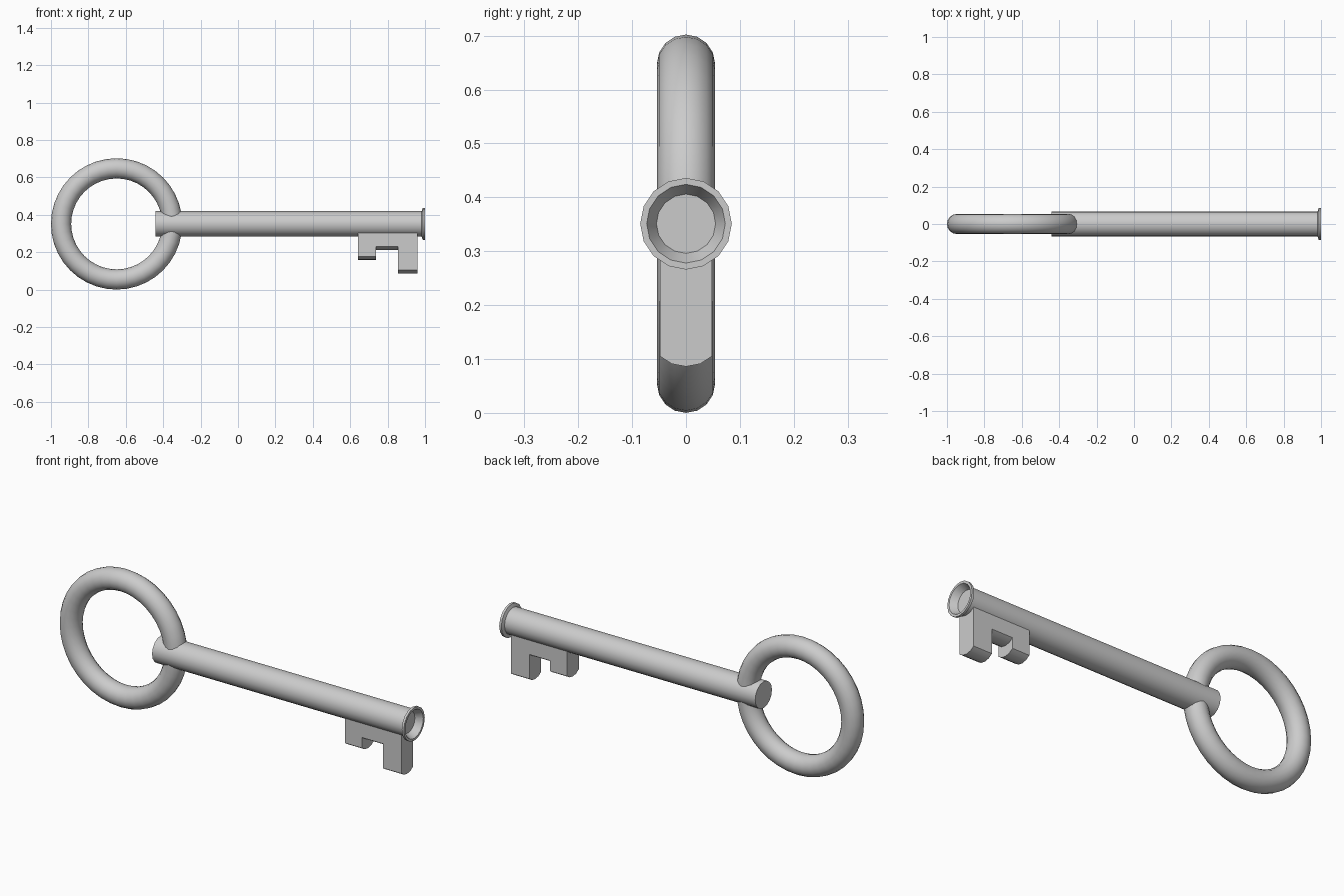
import bpy, bmesh
from math import pi, sin, cos, radians

cube = bpy.data.objects.get("Cube")
if cube:
    bpy.data.objects.remove(cube, do_unlink=True)

GREY = (0.6, 0.6, 0.6, 1)
steel = bpy.data.materials.new("grey steel")
steel.use_nodes = True
steel.diffuse_color = GREY
steel.node_tree.nodes["Principled BSDF"].inputs["Base Color"].default_value = GREY

AXIS_Z = 0.351


def finish(obj, name, smooth=True):
    obj.name = obj.data.name = name
    obj.data.materials.append(steel)
    bpy.ops.object.select_all(action='DESELECT')
    obj.select_set(True)
    bpy.context.view_layer.objects.active = obj
    if smooth:
        bpy.ops.object.shade_smooth_by_angle(angle=radians(35))


def mesh_object(name, bm, smooth=True):
    bmesh.ops.recalc_face_normals(bm, faces=bm.faces)
    mesh = bpy.data.meshes.new(name)
    bm.to_mesh(mesh)
    bm.free()
    obj = bpy.data.objects.new(name, mesh)
    bpy.context.collection.objects.link(obj)
    finish(obj, name, smooth)


# Ring handle
bpy.ops.mesh.primitive_torus_add(
    major_radius=0.297, minor_radius=0.054, major_segments=40, minor_segments=16,
    location=(-0.649, 0, AXIS_Z), rotation=(pi / 2, 0, 0))
finish(bpy.context.object, "ring_handle")

# Shaft with a flared, recessed tip: (x, radius) profile turned around the x axis
SIDES = 16
profile = [(-0.44, 0.068), (0.982, 0.068), (0.988, 0.085), (1.0, 0.085),
           (1.0, 0.073), (0.965, 0.055)]
bm = bmesh.new()
rings = []
for x, r in profile:
    angles = [2 * pi * i / SIDES for i in range(SIDES)]
    rings.append([bm.verts.new((x, r * cos(a), AXIS_Z + r * sin(a))) for a in angles])
for a, b in zip(rings, rings[1:]):
    for i in range(SIDES):
        j = (i + 1) % SIDES
        bm.faces.new((a[i], a[j], b[j], b[i]))
bm.faces.new(rings[0])
bm.faces.new(rings[-1])
mesh_object("shaft", bm)


# Bit: blocks with rounded undersides, sharing one width
def bit_block(name, x0, x1, bottom):
    half, rise = 0.048, 0.019
    section = [(-half, AXIS_Z - 0.02), (-half, bottom + rise), (-half * 0.55, bottom + 0.005),
               (0, bottom), (half * 0.55, bottom + 0.005), (half, bottom + rise),
               (half, AXIS_Z - 0.02)]
    bm = bmesh.new()
    face = bm.faces.new([bm.verts.new((x0, y, z)) for y, z in section])
    side = bmesh.ops.extrude_face_region(bm, geom=[face])["geom"]
    verts = [v for v in side if isinstance(v, bmesh.types.BMVert)]
    bmesh.ops.translate(bm, verts=verts, vec=(x1 - x0, 0, 0))
    mesh_object(name, bm)


bit_block("bit_short_tooth", 0.641, 0.737, 0.157)
bit_block("bit_bridge", 0.737, 0.855, 0.211)
bit_block("bit_long_tooth", 0.855, 0.96, 0.086)
